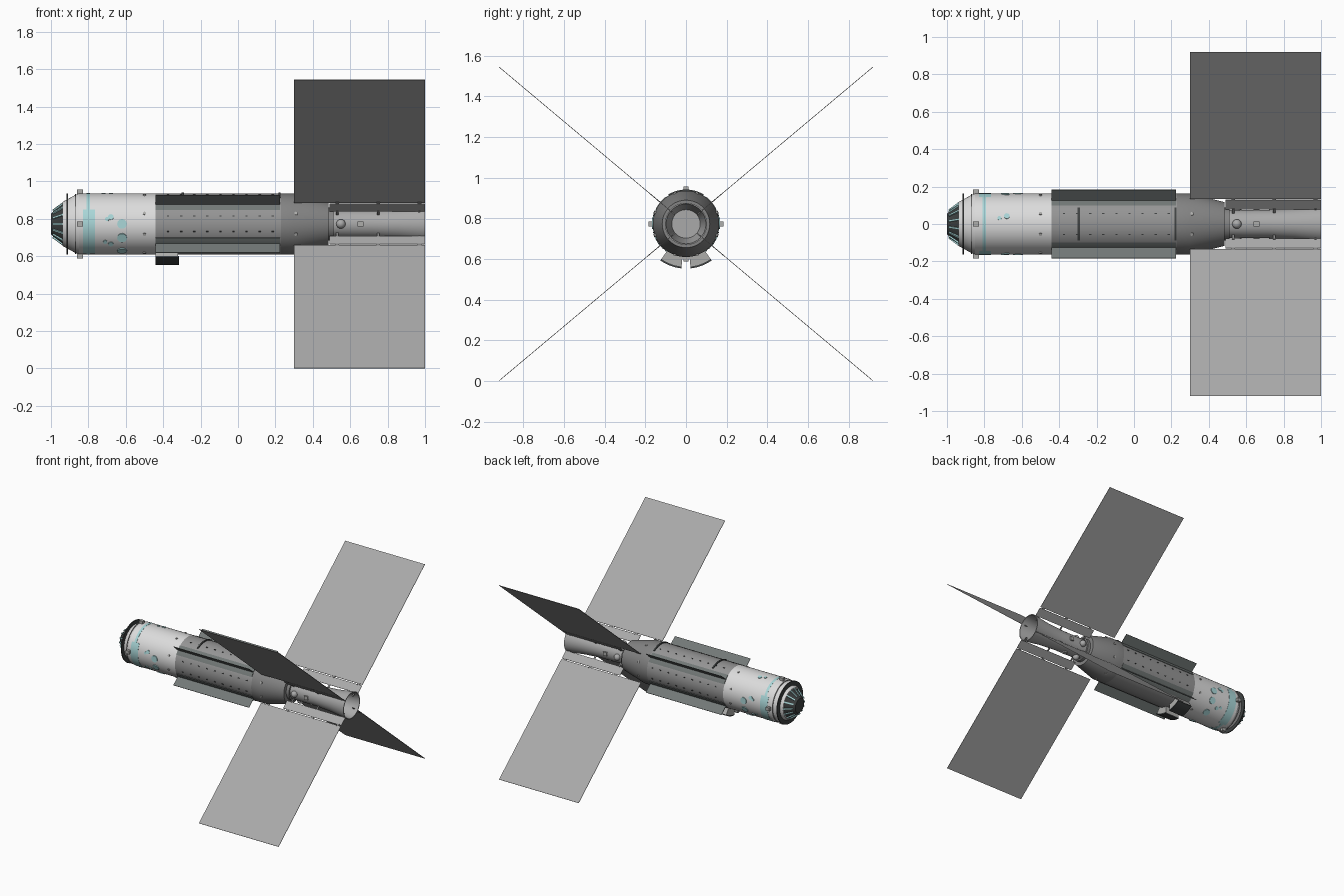
import bpy, bmesh, math
from mathutils import Matrix, Vector

cube = bpy.data.objects.get("Cube")
if cube:
    bpy.data.objects.remove(cube, do_unlink=True)

AXIS_Z = 0.773   # height of the long axis
R = 0.163        # hull radius
WINGS = (40, 140, 220, 320)


def material(name, r, g, b):
    m = bpy.data.materials.new(name)
    m.use_nodes = True
    m.diffuse_color = (r, g, b, 1)
    m.node_tree.nodes["Principled BSDF"].inputs["Base Color"].default_value = (r, g, b, 1)
    return m


white = material("hull white", 0.72, 0.72, 0.72)
grey = material("hull grey", 0.3, 0.3, 0.3)
tail_grey = material("tail grey", 0.23, 0.23, 0.23)
panel_grey = material("panel grey", 0.4, 0.4, 0.4)
fin_grey = material("fin grey", 0.17, 0.19, 0.185)
dark = material("dark metal", 0.05, 0.055, 0.055)
teal = material("pale teal", 0.4, 0.68, 0.69)
light = material("fitting grey", 0.42, 0.42, 0.41)


def finish(name, bm, mat, smooth=True):
    bmesh.ops.recalc_face_normals(bm, faces=bm.faces)
    me = bpy.data.meshes.new(name)
    bm.to_mesh(me)
    bm.free()
    me.materials.append(mat)
    ob = bpy.data.objects.new(name, me)
    bpy.context.collection.objects.link(ob)
    if smooth:
        bpy.ops.object.select_all(action='DESELECT')
        ob.select_set(True)
        bpy.context.view_layer.objects.active = ob
        bpy.ops.object.shade_smooth_by_angle(angle=math.radians(30))
    return ob


def polar(x, r, a):
    a = math.radians(a)
    return Vector((x, r * math.cos(a), AXIS_Z + r * math.sin(a)))


def revolve(name, profile, mat, segments=48):
    """Spin (x, radius) points around the long axis."""
    bm = bmesh.new()
    verts = [bm.verts.new(polar(x, r, 0)) for x, r in profile]
    edges = [bm.edges.new(p) for p in zip(verts, verts[1:])]
    bmesh.ops.spin(bm, geom=verts + edges, cent=(0, 0, AXIS_Z), axis=(1, 0, 0),
                   angle=math.tau, steps=segments)
    bmesh.ops.remove_doubles(bm, verts=bm.verts, dist=0.0001)
    return finish(name, bm, mat)


def sector(name, x0, x1, r0, r1, a0, a1, mat):
    """Curved block following the hull between two angles."""
    bm = bmesh.new()
    steps = max(2, round((a1 - a0) / 5))
    rings = []
    for i in range(steps + 1):
        a = a0 + (a1 - a0) * i / steps
        rings.append([bm.verts.new(polar(x, r, a))
                      for x, r in ((x0, r0), (x1, r0), (x1, r1), (x0, r1))])
    for p, q in zip(rings, rings[1:]):
        for k in range(4):
            n = (k + 1) % 4
            bm.faces.new((p[k], p[n], q[n], q[k]))
    bm.faces.new(rings[0])
    bm.faces.new(rings[-1])
    return finish(name, bm, mat)


def radial_frame(x, r, a):
    return Matrix.Translation(polar(x, r, a)) @ Matrix.Rotation(math.radians(a - 90), 4, 'X')


def block(name, x0, x1, r0, r1, a, width, mat):
    """Box pointing out from the axis at one angle."""
    bm = bmesh.new()
    frame = radial_frame((x0 + x1) / 2, (r0 + r1) / 2, a)
    bmesh.ops.create_cube(bm, size=1, matrix=frame @ Matrix.Diagonal((x1 - x0, width, r1 - r0, 1)))
    return finish(name, bm, mat, False)


def disc(name, x, a, radius, mat, r=R, depth=0.008):
    bm = bmesh.new()
    bmesh.ops.create_cone(bm, cap_ends=True, segments=16, radius1=radius, radius2=radius,
                          depth=depth, matrix=radial_frame(x, r, a))
    return finish(name, bm, mat)


# Hull sections
revolve("nose_cap", [(-1, 0), (-1, 0.055), (-0.985, 0.07), (-0.94, 0.105), (-0.935, 0.115)], dark)
revolve("shoulder", [(-0.937, 0.1), (-0.937, 0.118), (-0.87, 0.155), (-0.85, R)], white)
revolve("front_hull", [(-0.85, R), (-0.44, R)], white)
revolve("middle_hull", [(-0.44, R), (0.23, R)], grey)
revolve("rear_hull", [(0.23, R), (0.3, R), (0.485, 0.117), (0.485, 0.07)], tail_grey)
revolve("tail_tube", [(0.48, 0.075), (0.72, 0.076), (0.86, 0.085), (1, 0.104),
                      (1, 0.098), (0.86, 0.079), (0.78, 0.07), (0.78, 0)], panel_grey)
revolve("tail_collar", [(0.485, 0.088), (0.51, 0.088), (0.51, 0.07)], tail_grey)

# Nose hoop and ribs
revolve("nose_hoop", [(-0.916, 0.125), (-0.916, R), (-0.909, R), (-0.909, 0.13)], dark)
revolve("shoulder_seam", [(-0.872, 0.15), (-0.872, 0.16), (-0.866, 0.16), (-0.866, 0.155)], grey)
for i in range(14):
    a = i * 360 / 14
    rib = block("nose_rib", -0.035, 0.035, -0.004, 0.004, 90, 0.01, teal)
    rib.data.transform(Matrix.Translation((0, 0, -AXIS_Z)))
    rib.matrix_world = radial_frame(-0.962, 0.094, a) @ Matrix.Rotation(math.radians(-37), 4, 'Y')

# Sensor blocks around the shoulder and tail
for a in (0, 90, 180, 270):
    block("shoulder_block", -0.86, -0.83, 0.145, 0.184, a, 0.026, light)
    block("tail_block", 0.64, 0.67, 0.07, 0.086, a, 0.028, light)

# Painted band and round marks
sector("band_ring", -0.81, -0.79, R - 0.003, R + 0.001, 0, 360, teal)
for name, start in (("right", 152), ("left", -75)):
    sector("band_" + name, -0.83, -0.765, R - 0.003, R + 0.0015, start, start + 103, teal)
for side in (False, True):
    for x, a, size in ((-0.62, 180, 0.026), (-0.62, 207, 0.026), (-0.62, 241, 0.026),
                       (-0.7, 171, 0.011), (-0.68, 167, 0.015), (-0.71, 216, 0.011),
                       (-0.68, 221, 0.014)):
        disc("round_mark", x, 180 - a if side else a, size, teal)
disc("top_mark_small", -0.72, 79, 0.011, teal)
disc("top_mark_large", -0.68, 75, 0.015, teal)

# Small fittings scattered on the hull
for a in (20, 70, 110, 160, 200, 250, 290, 340):
    disc("front_fitting", -0.5, a, 0.008, light, R + 0.002)
    disc("rear_fitting", 0.31, a, 0.009, light, R - 0.001)
for a in (70, 110, 165, 195, 345, 15):
    for i in range(9):
        x = -0.38 + i * 0.07
        block("hull_stud", x, x + 0.012, R - 0.004, R + 0.004, a, 0.006, dark)

# Fins, their curved bases and the four large panels
for a in WINGS:
    sector("fin_base", -0.44, 0.225, R - 0.004, R + 0.003, a - 13, a + 13, fin_grey)
    block("side_fin", -0.44, 0.225, 0.155, 0.239, a, 0.004, fin_grey)
    block("panel_root", 0.488, 1, 0.104, 0.17, a, 0.003, panel_grey)
    block("solar_panel", 0.3, 1, 0.177, 1.2, a, 0.003, panel_grey)
    for x in (0.53, 0.75, 0.97):
        block("panel_hinge", x - 0.01, x + 0.01, 0.165, 0.182, a, 0.005, tail_grey)
        block("panel_strut", x - 0.006, x + 0.006, 0.07, 0.108, a, 0.005, tail_grey)

# Curved hand rails on top
for x in (-0.295, 0.222):
    sector("hand_rail", x - 0.006, x + 0.006, R - 0.002, R + 0.006, 59, 121, dark)

# Paired instrument pods underneath
for a0, a1 in ((235, 264), (276, 305)):
    sector("belly_pod", -0.44, -0.32, R - 0.004, 0.213, a0, a1, light)
    sector("belly_pod_cover", -0.44, -0.315, 0.211, 0.22, a0, a1, dark)

# Round tanks beside the narrow tail
for a in (0, 90, 180, 270):
    bm = bmesh.new()
    bmesh.ops.create_uvsphere(bm, u_segments=16, v_segments=10, radius=0.025,
                              matrix=radial_frame(0.55, 0.078, a))
    finish("tail_tank", bm, panel_grey)
